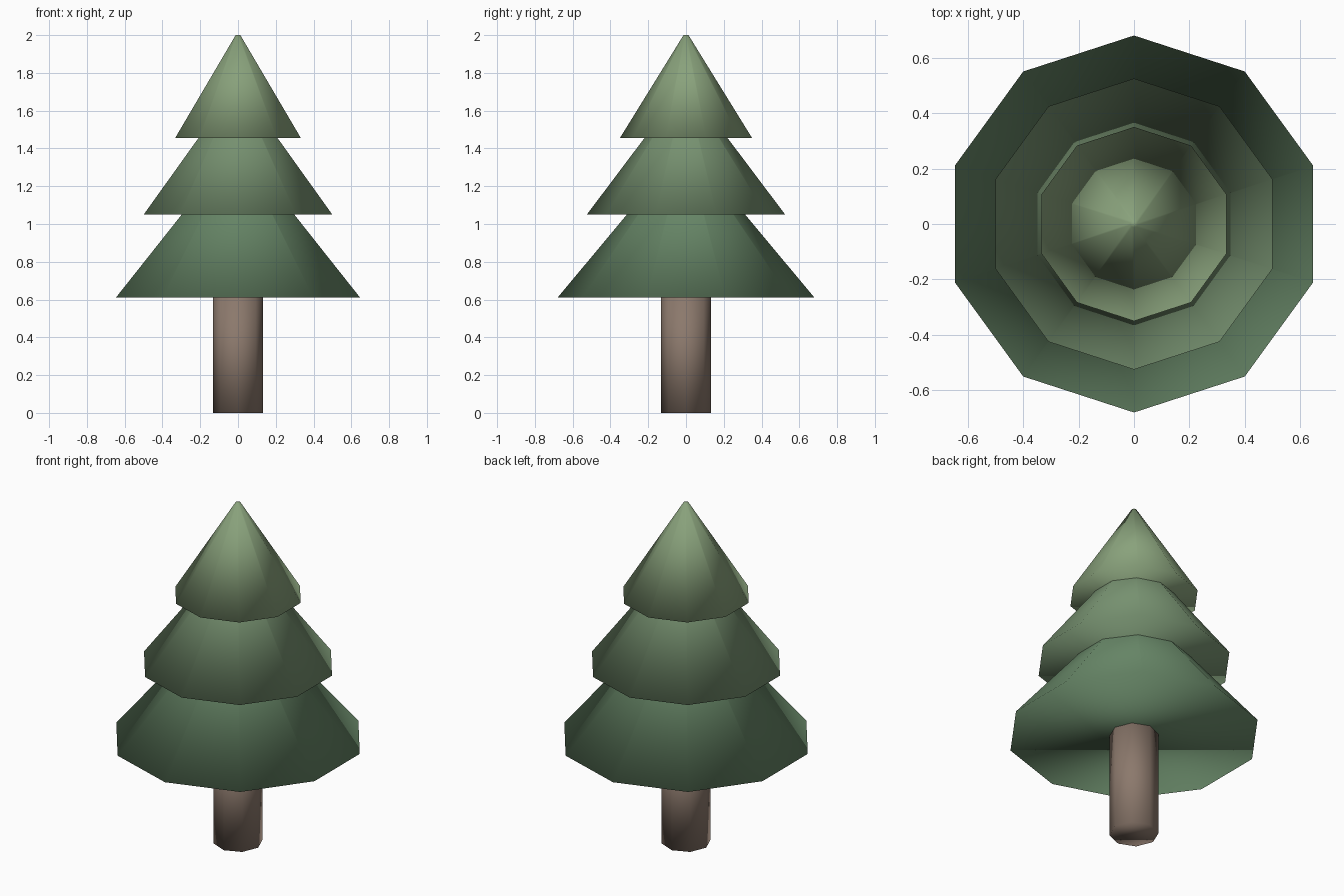
import bpy

if "Cube" in bpy.data.objects:
    bpy.data.objects.remove(bpy.data.objects["Cube"])


def frustum(name, sides, r_bottom, r_top, z_bottom, z_top, color):
    """Closed, smooth-shaded low-poly frustum with a vertex on the y axis."""
    bpy.ops.mesh.primitive_cone_add(
        vertices=sides, radius1=r_bottom, radius2=r_top, depth=z_top - z_bottom,
        location=(0, 0, (z_bottom + z_top) / 2))
    ob = bpy.context.object
    ob.name = name
    bpy.ops.object.shade_smooth()
    mat = bpy.data.materials.new(name + "_color")
    mat.diffuse_color = (*color, 1)
    mat.use_nodes = True
    mat.node_tree.nodes["Principled BSDF"].inputs["Base Color"].default_value = mat.diffuse_color
    ob.data.materials.append(mat)
    return ob


# Trunk: octagonal post ending just inside the foliage
frustum("trunk", 8, 0.132, 0.132, 0.0, 0.62, (0.26, 0.19, 0.15))

# Foliage: three overlapping ten-sided tiers, lighter towards the top
tiers = [
    ("lower_foliage", 0.68, 0.61, 1.41, (0.13, 0.23, 0.13)),
    ("middle_foliage", 0.525, 1.05, 1.73, (0.18, 0.28, 0.16)),
    ("upper_foliage", 0.35, 1.455, 2.0, (0.25, 0.36, 0.20)),
]
for name, radius, z0, z1, color in tiers:
    frustum(name, 10, radius, 0.013, z0, z1, color)
